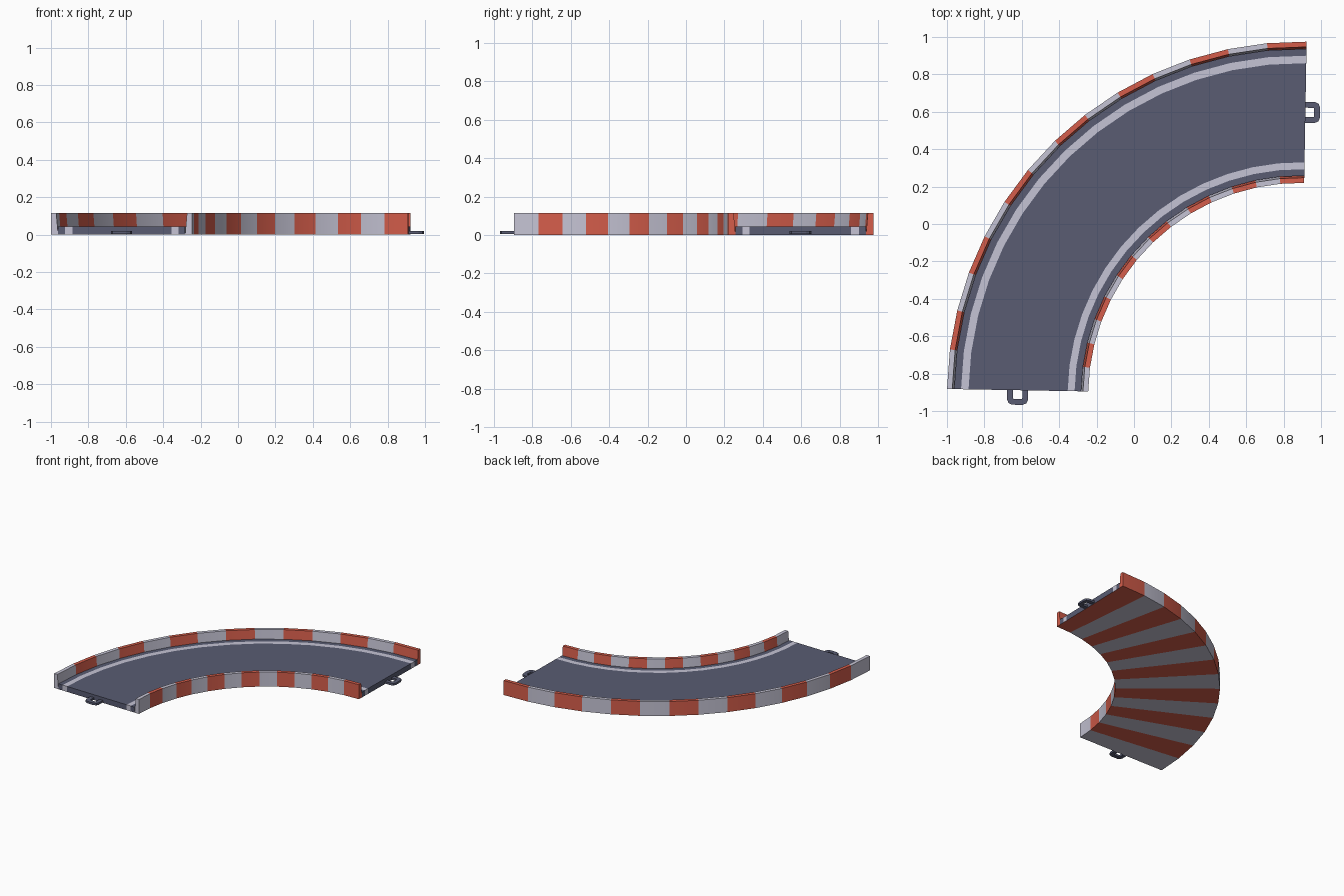
import bpy, bmesh, math

if "Cube" in bpy.data.objects:
    bpy.data.objects.remove(bpy.data.objects["Cube"])

CX, CY = 0.89, -0.915          # centre of the bend
SEG = 14                       # kerb blocks around the quarter turn
A0, A1 = math.radians(179), math.radians(89)
ROAD_Z, WALL_Z = 0.043, 0.115


def material(name, rgb):
    m = bpy.data.materials.new(name)
    m.diffuse_color = (*rgb, 1)
    m.use_nodes = True
    m.node_tree.nodes["Principled BSDF"].inputs["Base Color"].default_value = m.diffuse_color
    return m


asphalt = material("asphalt blue grey", (0.10, 0.107, 0.17))
white = material("pale grey", (0.56, 0.55, 0.66))
red = material("kerb red", (0.66, 0.11, 0.07))
MATS = [asphalt, white, red]


def polar(r, a, z):
    return (CX + r * math.cos(a), CY + r * math.sin(a), z)


def finish(name, bm):
    bmesh.ops.recalc_face_normals(bm, faces=bm.faces)
    me = bpy.data.meshes.new(name)
    bm.to_mesh(me)
    bm.free()
    for m in MATS:
        me.materials.append(m)
    ob = bpy.data.objects.new(name, me)
    bpy.context.collection.objects.link(ob)
    return ob


def sweep(name, top, bottom, top_mats):
    """Sweep matching top/bottom rows of (r, z) round the bend.
    top_mats: one index per column, or None for alternating kerb blocks."""
    bm = bmesh.new()
    n = len(top)
    rings = []
    for i in range(SEG + 1):
        a = A0 + (A1 - A0) * i / SEG
        rings.append([[bm.verts.new(polar(r, a, z)) for r, z in row] for row in (top, bottom)])

    def face(vs, mat):
        bm.faces.new(vs).material_index = mat

    for i in range(SEG):
        (t0, b0), (t1, b1) = rings[i], rings[i + 1]
        block = 1 + i % 2                      # white, red, white, ...
        for c in range(n - 1):
            m = block if top_mats is None else top_mats[c]
            face((t0[c], t0[c + 1], t1[c + 1], t1[c]), m)
            face((b0[c], b1[c], b1[c + 1], b0[c + 1]), block)   # striped underside
        for c in (0, n - 1):
            face((t0[c], t1[c], b1[c], b0[c]), block)
    for (t, b), block in ((rings[0], 1), (rings[-1], 2)):       # end caps
        for c in range(n - 1):
            m = block if top_mats is None else top_mats[c]
            face((t[c], t[c + 1], b[c + 1], b[c]), m)
    ob = finish(name, bm)
    bpy.context.view_layer.objects.active = ob
    ob.select_set(True)
    bpy.ops.object.shade_smooth_by_angle(angle=math.radians(30))
    ob.select_set(False)


# road bed with two painted edge lines
radii = [1.173, 1.208, 1.245, 1.775, 1.815, 1.852]
sweep("road", [(r, ROAD_Z) for r in radii], [(r, 0) for r in radii], [0, 1, 0, 1, 0])

# striped kerb walls, leaning slightly on the road side
sweep("inner_wall", [(1.135, WALL_Z), (1.163, WALL_Z)], [(1.135, 0), (1.173, 0)], None)
sweep("outer_wall", [(1.862, WALL_Z), (1.89, WALL_Z)], [(1.852, 0), (1.89, 0)], None)


# connector loops: chamfered U shapes lying flat at each end
def connector(name, angle, side):
    r, z0, z1 = 1.512, 0.004, 0.02
    ca, sa = math.cos(angle), math.sin(angle)
    tx, ty = -sa * side, ca * side             # direction pointing out of the end

    def outline(w, d, ch):
        return [(-w, -0.005), (-w, d - ch), (-w + ch * 0.3, d - ch * 0.3), (-w + ch, d),
                (w - ch, d), (w - ch * 0.3, d - ch * 0.3), (w, d - ch), (w, -0.005)]

    bm = bmesh.new()
    rows = []
    for w, d, ch in ((0.056, 0.078, 0.028), (0.025, 0.047, 0.006)):
        for z in (z0, z1):
            rows.append([bm.verts.new((CX + (r + u) * ca + v * tx, CY + (r + u) * sa + v * ty, z))
                         for u, v in outline(w, d, ch)])
    ol, oh, il, ih = rows
    for a, b in ((ol, oh), (oh, ih), (ih, il), (il, ol)):
        for i in range(7):
            bm.faces.new((a[i], a[i + 1], b[i + 1], b[i]))
    for i in (0, 7):
        bm.faces.new((ol[i], oh[i], ih[i], il[i]))
    finish(name, bm)


connector("start_connector", A0, 1)
connector("end_connector", A1, -1)
